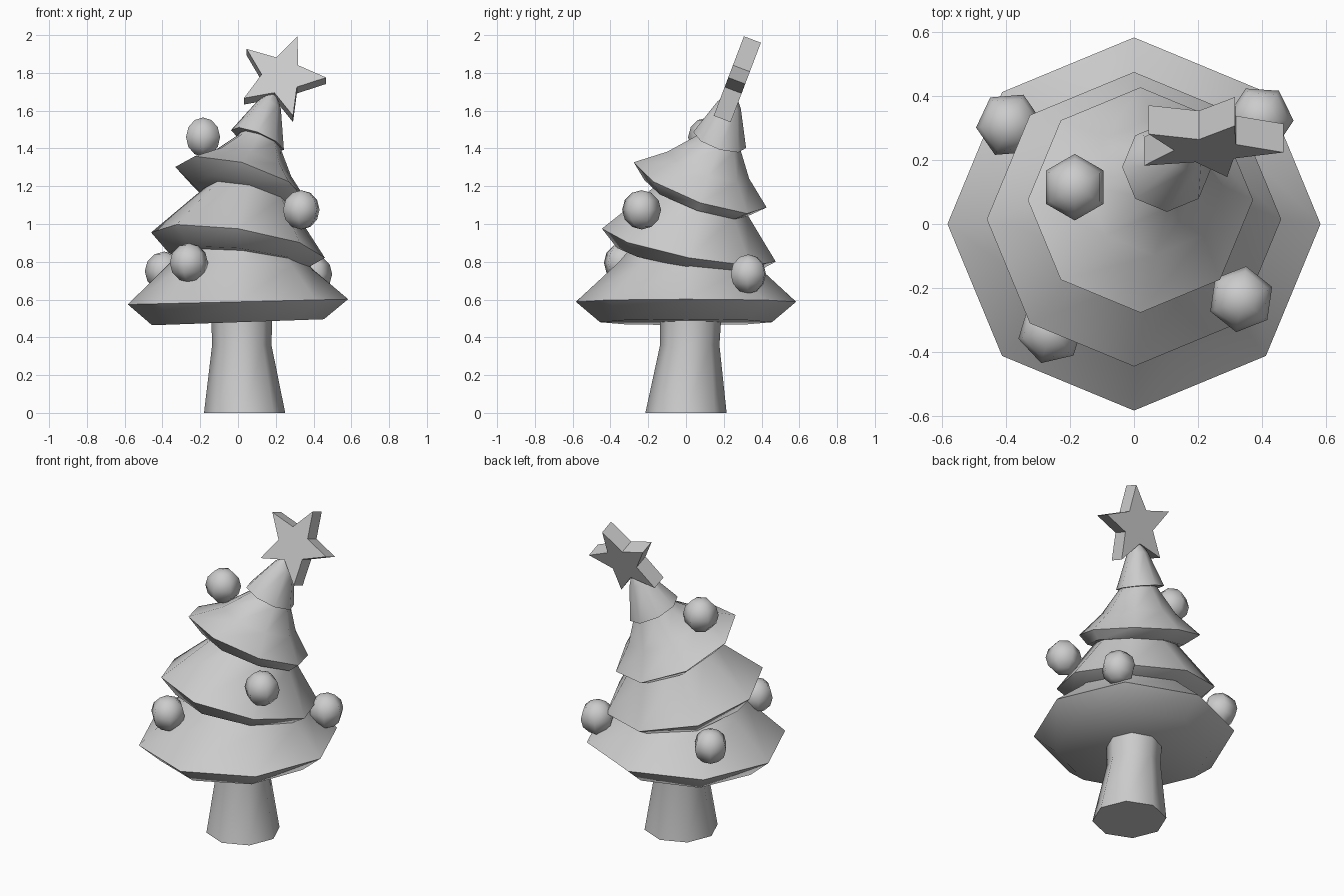
import bpy, bmesh
from math import sin, cos, pi, radians
from mathutils import Matrix

if "Cube" in bpy.data.objects:
    bpy.data.objects.remove(bpy.data.objects["Cube"])


def finish(bm, name, smooth_angle=None):
    bmesh.ops.recalc_face_normals(bm, faces=bm.faces)
    me = bpy.data.meshes.new(name)
    bm.to_mesh(me)
    bm.free()
    ob = bpy.data.objects.new(name, me)
    bpy.context.collection.objects.link(ob)
    if smooth_angle:
        me.shade_smooth()
        me.set_sharp_from_angle(angle=radians(smooth_angle))
    return ob


def loft(name, rings, sides=8):
    """Skin tilted octagons, each (x, y, z, radius, slope_x, slope_y)."""
    bm = bmesh.new()
    loops = []
    for x, y, z, r, sx, sy in rings:
        loop = []
        for i in range(sides):
            dx, dy = r * cos(2 * pi * i / sides), r * sin(2 * pi * i / sides)
            loop.append(bm.verts.new((x + dx, y + dy, z + sx * dx + sy * dy)))
        loops.append(loop)
    for a, b in zip(loops, loops[1:]):
        for i in range(sides):
            j = (i + 1) % sides
            bm.faces.new((a[i], a[j], b[j], b[i]))
    bm.faces.new(loops[0])
    bm.faces.new(loops[-1])
    return finish(bm, name, 50)


# Trunk, flared at the foot
loft("trunk", [
    (0.035, 0, 0, 0.215, 0, 0),
    (0.02, 0.02, 0.36, 0.157, 0, 0),
    (0.02, 0.027, 0.55, 0.163, 0, 0)])

# Foliage tiers: underside, rim, then a concave slope leaning back and right
loft("lower_tier", [
    (0, 0, 0.48, 0.455, 0.035, 0),
    (0, 0, 0.588, 0.583, 0.024, 0),
    (0.02, 0.02, 0.78, 0.375, -0.05, -0.05),
    (0.03, 0.04, 0.92, 0.26, -0.1, -0.15)])
loft("middle_tier", [
    (0, 0.005, 0.81, 0.37, -0.11, -0.17),
    (0, 0.015, 0.888, 0.46, -0.146, -0.19),
    (0.06, 0.08, 1.13, 0.24, -0.25, -0.3),
    (0.075, 0.11, 1.24, 0.17, -0.27, -0.32)])
loft("upper_tier", [
    (0.04, 0.06, 1.14, 0.28, -0.25, -0.33),
    (0.02, 0.075, 1.207, 0.352, -0.27, -0.34),
    (0.065, 0.118, 1.312, 0.216, -0.27, -0.33),
    (0.11, 0.17, 1.43, 0.118, -0.3, -0.3),
    (0.125, 0.185, 1.5, 0.08, -0.3, -0.3)])
loft("tree_tip", [
    (0.103, 0.178, 1.445, 0.14, -0.37, -0.3),
    (0.165, 0.228, 1.63, 0.062, -0.35, -0.3),
    (0.19, 0.25, 1.7, 0.012, -0.35, -0.3)])

# Baubles
for n, pos in enumerate([(-0.185, 0.115, 1.46), (0.335, -0.235, 1.075),
                         (-0.26, -0.335, 0.795), (-0.39, 0.31, 0.75),
                         (0.395, 0.33, 0.735)]):
    bm = bmesh.new()
    bmesh.ops.create_uvsphere(bm, u_segments=6, v_segments=6, radius=0.104,
                              matrix=Matrix.Translation(pos) @ Matrix.Rotation(0.9 * n, 4, 'Z'))
    finish(bm, f"bauble_{n + 1}", 180)

# Five-pointed star, rolled and leaning back
bm = bmesh.new()
outline = []
for i in range(10):
    r = 0.237 if i % 2 == 0 else 0.105
    a = radians(69 + 36 * i)
    outline.append(bm.verts.new((r * cos(a), -0.048, r * sin(a))))
face = bm.faces.new(outline)
ext = bmesh.ops.extrude_face_region(bm, geom=[face], use_keep_orig=True)
bmesh.ops.translate(bm, vec=(0, 0.096, 0),
                    verts=[v for v in ext["geom"] if isinstance(v, bmesh.types.BMVert)])
bm.transform(Matrix.Translation((0.23, 0.273, 1.77)) @ Matrix.Rotation(radians(-20.8), 4, 'X'))
finish(bm, "star")
